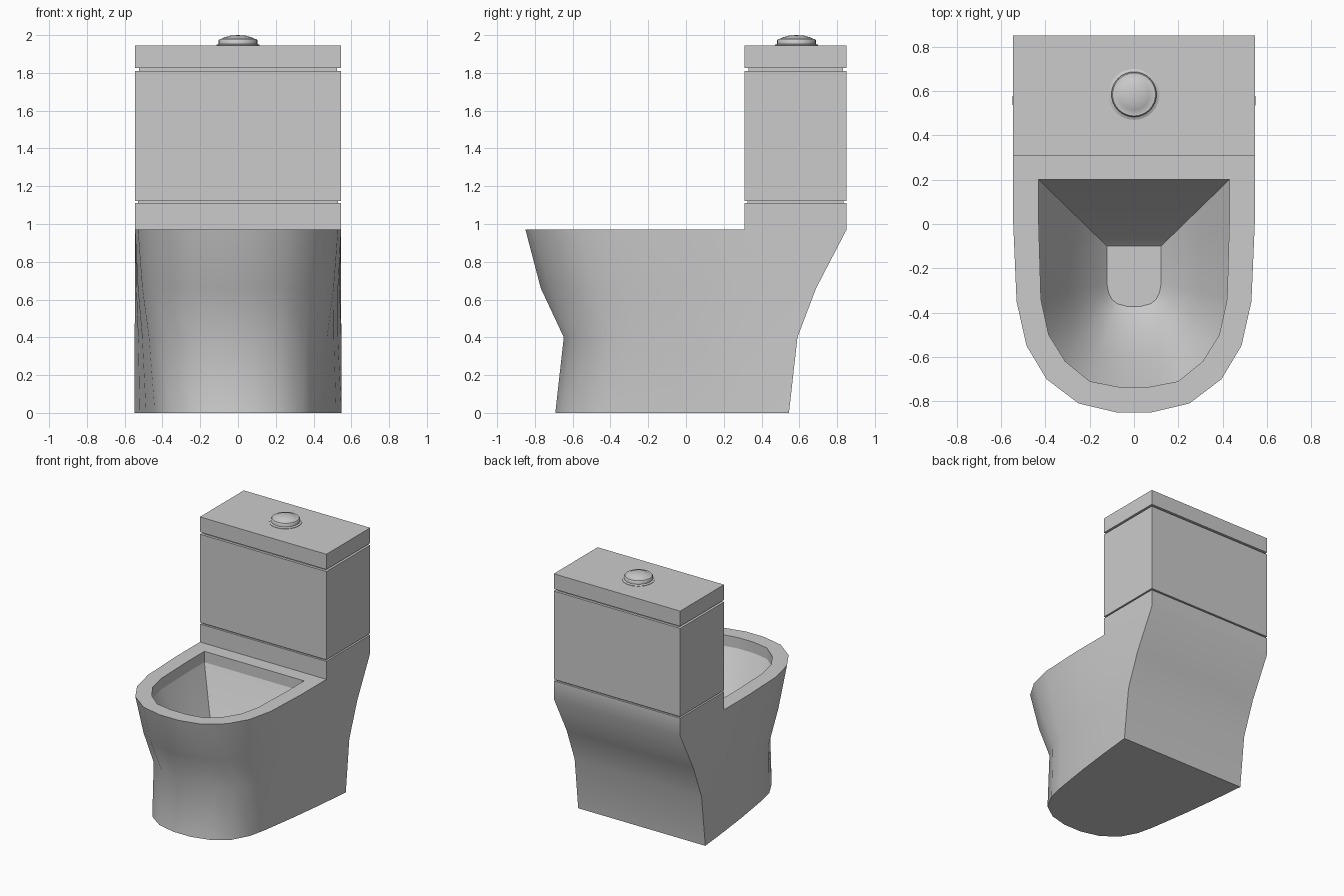
import bpy, bmesh, math

if "Cube" in bpy.data.objects:
    bpy.data.objects.remove(bpy.data.objects["Cube"])

BACK, STEP, W = 0.85, 0.31, 0.545      # rear wall, tank front, half width


def finish(bm, name, angle=40):
    bmesh.ops.recalc_face_normals(bm, faces=bm.faces)
    me = bpy.data.meshes.new(name)
    bm.to_mesh(me)
    bm.free()
    ob = bpy.data.objects.new(name, me)
    bpy.context.collection.objects.link(ob)
    bpy.ops.object.select_all(action='DESELECT')
    ob.select_set(True)
    bpy.context.view_layer.objects.active = ob
    bpy.ops.object.shade_smooth_by_angle(angle=math.radians(angle))
    return ob


def lerp(a, b, t):
    return a + (b - a) * t


def ring(bm, half, z):
    """Closed ring from a right-hand half outline (back to front), mirrored in x."""
    pts = half + [(-x, y) for x, y in reversed(half)]
    return [bm.verts.new((x, y, z)) for x, y in pts]


def loft(bm, a, b):
    n = len(a)
    for i in range(n):
        j = (i + 1) % n
        bm.faces.new((a[i], a[j], b[j], b[i]))


def box(name, z0, z1, inset=0.0):
    bm = bmesh.new()
    x, y0, y1 = W - inset, STEP + inset, BACK - inset
    half = [(x, y1), (x, y0)]
    a, b = ring(bm, half, z0), ring(bm, half, z1)
    loft(bm, a, b)
    bm.faces.new(a)
    bm.faces.new(b)
    return finish(bm, name, 30)


# Pedestal and bowl: lofted outer shell, rim, inner funnel
foot = [(0.548, 0.545), (0.52, 0.27), (0.487, 0.0), (0.44, -0.31), (0.41, -0.44),
        (0.34, -0.57), (0.22, -0.655), (0.075, -0.692)]
top = [(W, BACK), (W, STEP), (W, 0.0), (0.53, -0.35), (0.485, -0.55),
       (0.395, -0.70), (0.25, -0.81), (0.08, -0.85)]
hole = [(0.43, 0.20), (0.43, 0.0), (0.42, -0.34), (0.385, -0.50),
        (0.31, -0.62), (0.20, -0.71), (0.07, -0.735)]
drain = [(0.122, -0.10), (0.122, -0.17), (0.122, -0.27), (0.115, -0.31),
         (0.10, -0.34), (0.075, -0.36), (0.03, -0.372)]
waist = [(lerp(a[0], b[0], 0.35), a[1] + 0.045) for a, b in zip(foot, top)]
belly = [(lerp(a[0], b[0], 0.6), lerp(a[1], b[1], lerp(0.38, 0.6, i / 7)))
         for i, (a, b) in enumerate(zip(waist, top))]

bm = bmesh.new()
shell = [ring(bm, h, z) for h, z in ((foot, 0), (waist, 0.4), (belly, 0.66), (top, 0.97))]
for a, b in zip(shell, shell[1:]):
    loft(bm, a, b)
bm.faces.new(shell[0])
edge = shell[-1]

# raised shelf carrying the tank
low = [edge[0], edge[1], edge[-2], edge[-1]]
high = ring(bm, [(W, BACK), (W, STEP)], 1.11)
loft(bm, low, high)
bm.faces.new(high)

# flat rim, short vertical lip, curved funnel and floor
prev = edge[1:-1]
for t, z in ((0, 0.97), (0, 0.885), (0.42, 0.60), (0.78, 0.42), (1, 0.35)):
    half = [(lerp(a[0], b[0], t), lerp(a[1], b[1], t)) for a, b in zip(hole, drain)]
    cur = ring(bm, half, z)
    loft(bm, prev, cur)
    if z == 0.885:
        for i, v in enumerate(cur):
            bm.edges.get((v, cur[i - 1])).smooth = False
    prev = cur
bm.faces.new(prev)
finish(bm, "bowl_pedestal")

# Tank, lid and the recessed joints between them
box("lower_joint", 1.105, 1.13, 0.015)
box("tank", 1.122, 1.81)
box("upper_joint", 1.805, 1.835, 0.02)
box("tank_lid", 1.826, 1.945)

# Flush button: turned profile
profile = [(0.115, 1.94), (0.115, 1.948), (0.102, 1.954), (0.102, 1.974), (0.097, 1.98),
           (0.09, 1.979), (0.07, 1.989), (0.04, 1.997), (0.0, 2.0)]
bm = bmesh.new()
vs = [bm.verts.new((r, 0.585, z)) for r, z in profile]
es = [bm.edges.new(p) for p in zip(vs, vs[1:])]
bmesh.ops.spin(bm, geom=vs + es, cent=(0, 0.585, 0), axis=(0, 0, 1),
               angle=2 * math.pi, steps=32)
for v in bm.verts:
    v.co.x, v.co.y = v.co.x, v.co.y
bmesh.ops.translate(bm, verts=bm.verts, vec=(0, 0, 0))
bmesh.ops.remove_doubles(bm, verts=bm.verts, dist=1e-4)
finish(bm, "flush_button")
